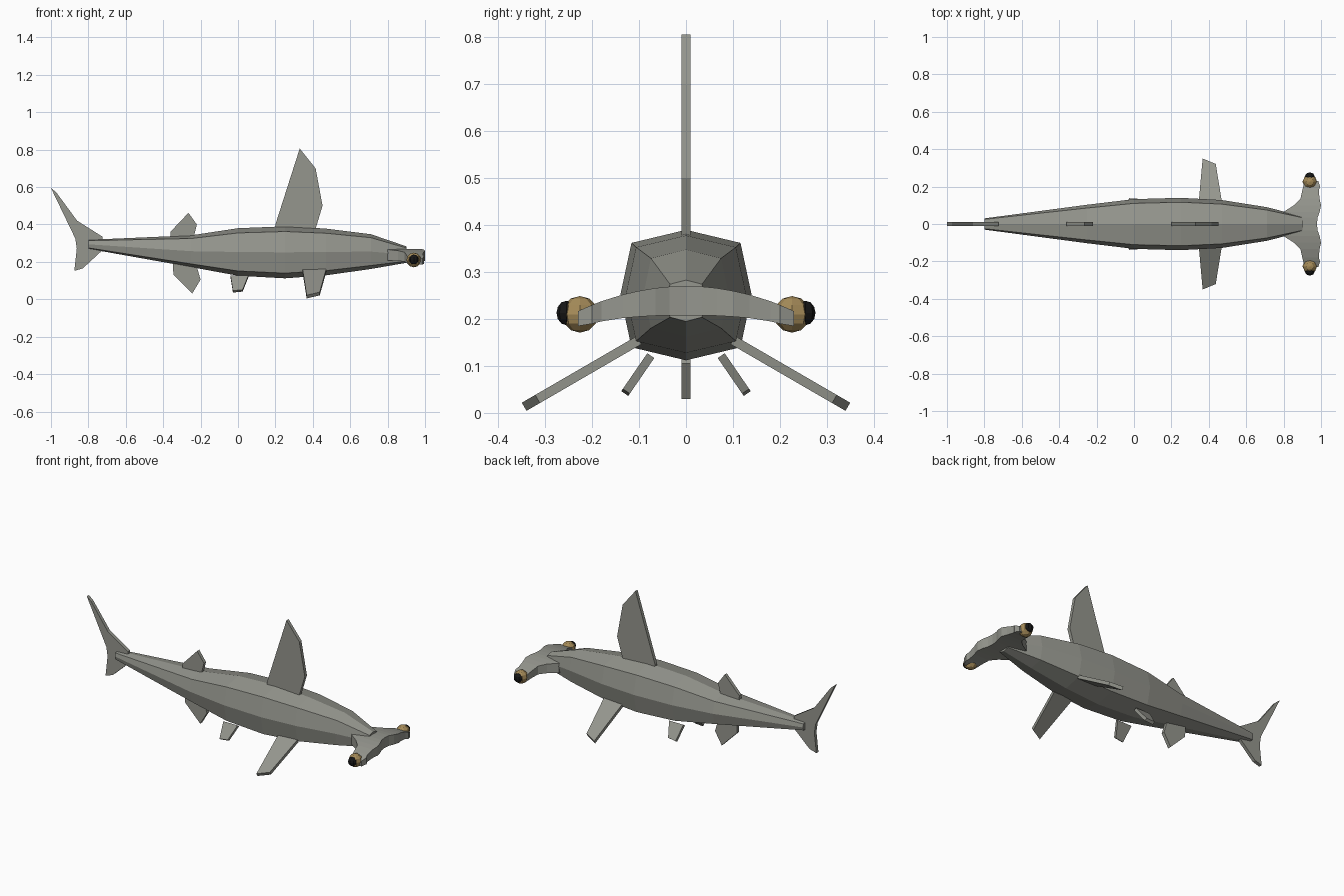
import bpy, bmesh, math
from mathutils import Vector

if "Cube" in bpy.data.objects:
    bpy.data.objects.remove(bpy.data.objects["Cube"])


def material(name, rgb):
    m = bpy.data.materials.new(name)
    m.diffuse_color = (*rgb, 1)
    m.use_nodes = True
    m.node_tree.nodes["Principled BSDF"].inputs["Base Color"].default_value = m.diffuse_color
    return m


GREY = material("shark grey", (0.30, 0.305, 0.27))
GOLD = material("eye gold", (0.38, 0.26, 0.10))
BLACK = material("pupil black", (0.008, 0.008, 0.008))


def finish(bm, name, mat):
    bmesh.ops.recalc_face_normals(bm, faces=bm.faces)
    me = bpy.data.meshes.new(name)
    bm.to_mesh(me)
    bm.free()
    me.materials.append(mat)
    ob = bpy.data.objects.new(name, me)
    bpy.context.collection.objects.link(ob)
    return ob


def loft(name, rings, mat):
    """Join equal-length rings of points with quads and cap both ends."""
    bm = bmesh.new()
    rows = [[bm.verts.new(p) for p in ring] for ring in rings]
    n = len(rows[0])
    for a, b in zip(rows, rows[1:]):
        for i in range(n):
            j = (i + 1) % n
            bm.faces.new((a[i], a[j], b[j], b[i]))
    bm.faces.new(rows[0])
    bm.faces.new(rows[-1])
    return finish(bm, name, mat)


def fin(name, outline, origin=(0, 0), direction=(0, 1), half=0.01):
    """Flat plate: outline is (x, distance along direction in the YZ plane)."""
    o = Vector((0, *origin))
    d = Vector((0, *direction)).normalized()
    side = Vector((0, d.z, -d.y)) * half
    rings = [[o + d * v + Vector((x, 0, 0)) + side * s for x, v in outline]
             for s in (-1, 1)]
    return loft(name, rings, GREY)


# Body: eight-sided sections (x, half width, bottom, top)
sections = [(-0.8, 0.03, 0.27, 0.318), (-0.25, 0.103, 0.172, 0.342),
            (0.0, 0.133, 0.126, 0.38), (0.25, 0.14, 0.112, 0.39),
            (0.47, 0.128, 0.128, 0.378), (0.71, 0.09, 0.162, 0.348),
            (0.9, 0.041, 0.195, 0.283)]
shape = [(0, 1), (0.83, 0.8), (1, 0), (0.83, -0.8),
         (0, -1), (-0.83, -0.8), (-1, 0), (-0.83, 0.8)]
loft("body", [[(x, w * a, (lo + hi) / 2 + (hi - lo) / 2 * b) for a, b in shape]
              for x, w, lo, hi in sections], GREY)

# Hammer head: sections across y (y, rear x, front x, bottom, top)
half_head = [(0.0, 0.79, 0.978, 0.208, 0.27), (0.035, 0.79, 0.982, 0.208, 0.269),
             (0.065, 0.80, 0.993, 0.207, 0.266), (0.10, 0.855, 1.0, 0.205, 0.26),
             (0.135, 0.89, 0.992, 0.202, 0.252), (0.18, 0.90, 0.988, 0.195, 0.238),
             (0.20, 0.905, 0.995, 0.19, 0.23), (0.23, 0.91, 0.985, 0.185, 0.217)]
head = [(-y, *r) for y, *r in reversed(half_head[1:])] + half_head
loft("hammer_head", [[(r, y, lo), (f, y, lo), (f, y, hi), (r, y, hi)]
                     for y, r, f, lo, hi in head], GREY)

# Upright fins on the centre line
fin("dorsal_fin", [(0.20, 0.35), (0.20, 0.40), (0.33, 0.806), (0.415, 0.70),
                   (0.452, 0.50), (0.41, 0.36)])
fin("rear_dorsal_fin", [(-0.36, 0.31), (-0.362, 0.36), (-0.265, 0.462),
                        (-0.22, 0.40), (-0.24, 0.32)])
fin("anal_fin", [(-0.35, 0.21), (-0.345, 0.13), (-0.245, 0.03),
                 (-0.20, 0.105), (-0.225, 0.19)])
fin("tail_fin", [(-1.0, 0.595), (-0.972, 0.572), (-0.86, 0.42), (-0.725, 0.335),
                 (-0.725, 0.262), (-0.83, 0.165), (-0.875, 0.152),
                 (-0.862, 0.27), (-0.87, 0.325)])

# Paired fins and eyes
for s, label in ((1, "left"), (-1, "right")):
    fin(label + "_pectoral_fin", [(0.345, 0), (0.367, 0.283), (0.437, 0.25), (0.472, 0)],
        (0.10, 0.155) if s > 0 else (-0.10, 0.155), (s * 0.245, -0.142))
    fin(label + "_pelvic_fin", [(-0.04, 0), (-0.027, 0.098), (0.025, 0.092), (0.055, 0)],
        (s * 0.075, 0.122), (s * 0.055, -0.08), 0.009)
    for part, mat, y, r, ry in (("eye", GOLD, 0.226, 0.039, 0.039),
                                ("pupil", BLACK, 0.255, 0.026, 0.021)):
        bm = bmesh.new()
        bmesh.ops.create_uvsphere(bm, u_segments=8, v_segments=6, radius=1)
        for v in bm.verts:
            v.co = (0.94 + v.co.x * r, s * y + v.co.y * ry, 0.21 + v.co.z * r)
            if part == "pupil":
                v.co.z += 0.003
        finish(bm, label + "_" + part, mat)
